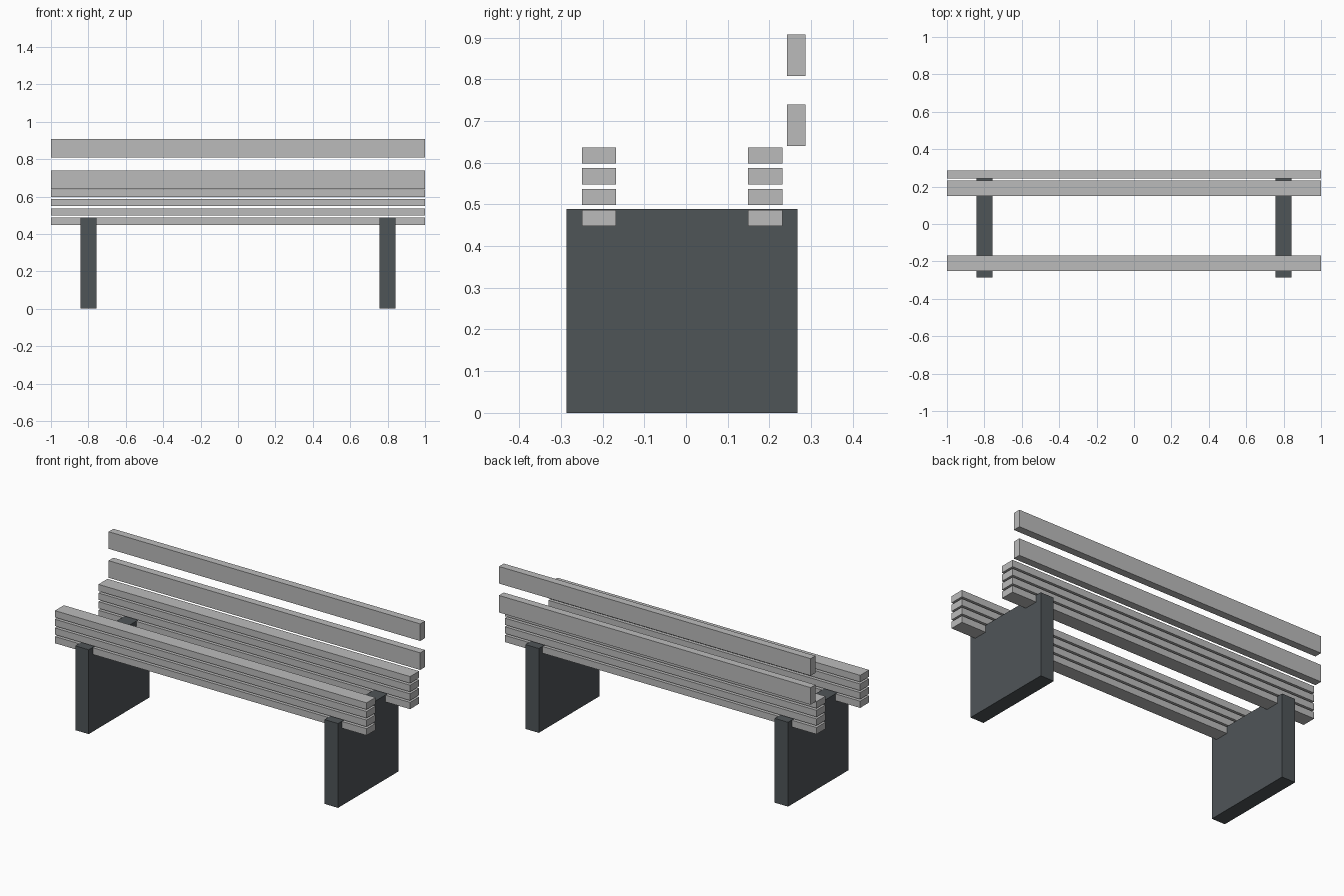
import bpy

if "Cube" in bpy.data.objects:
    bpy.data.objects.remove(bpy.data.objects["Cube"])


def material(name, rgb):
    m = bpy.data.materials.new(name)
    m.diffuse_color = (*rgb, 1.0)
    m.use_nodes = True
    m.node_tree.nodes["Principled BSDF"].inputs["Base Color"].default_value = m.diffuse_color
    return m


slat_grey = material("slat_grey", (0.50, 0.50, 0.50))
leg_grey = material("dark_leg_grey", (0.078, 0.090, 0.097))


def box(name, x, y, z, mat):
    """Box spanning the given (min, max) range on each axis."""
    bpy.ops.mesh.primitive_cube_add(size=1)
    ob = bpy.context.object
    ob.name = name
    for v in ob.data.vertices:
        v.co = [r[0] if c < 0 else r[1] for c, r in zip(v.co, (x, y, z))]
    ob.data.materials.append(mat)
    return ob


# Slab legs
for side, cx in (("left", -0.8), ("right", 0.8)):
    box(f"{side}_leg", (cx - 0.043, cx + 0.043), (-0.287, 0.268), (0, 0.489), leg_grey)

# Stacked seat slats, front and rear
for row, y in (("front", (-0.25, -0.168)), ("rear", (0.149, 0.232))):
    for i in range(4):
        z = 0.448 + 0.05 * i
        box(f"{row}_seat_slat_{i + 1}", (-1, 1), y, (z, z + 0.039), slat_grey)

# Backrest boards
for name, z in (("lower", 0.64), ("upper", 0.808)):
    box(f"{name}_back_board", (-1, 1), (0.242, 0.286), (z, z + 0.099), slat_grey)
